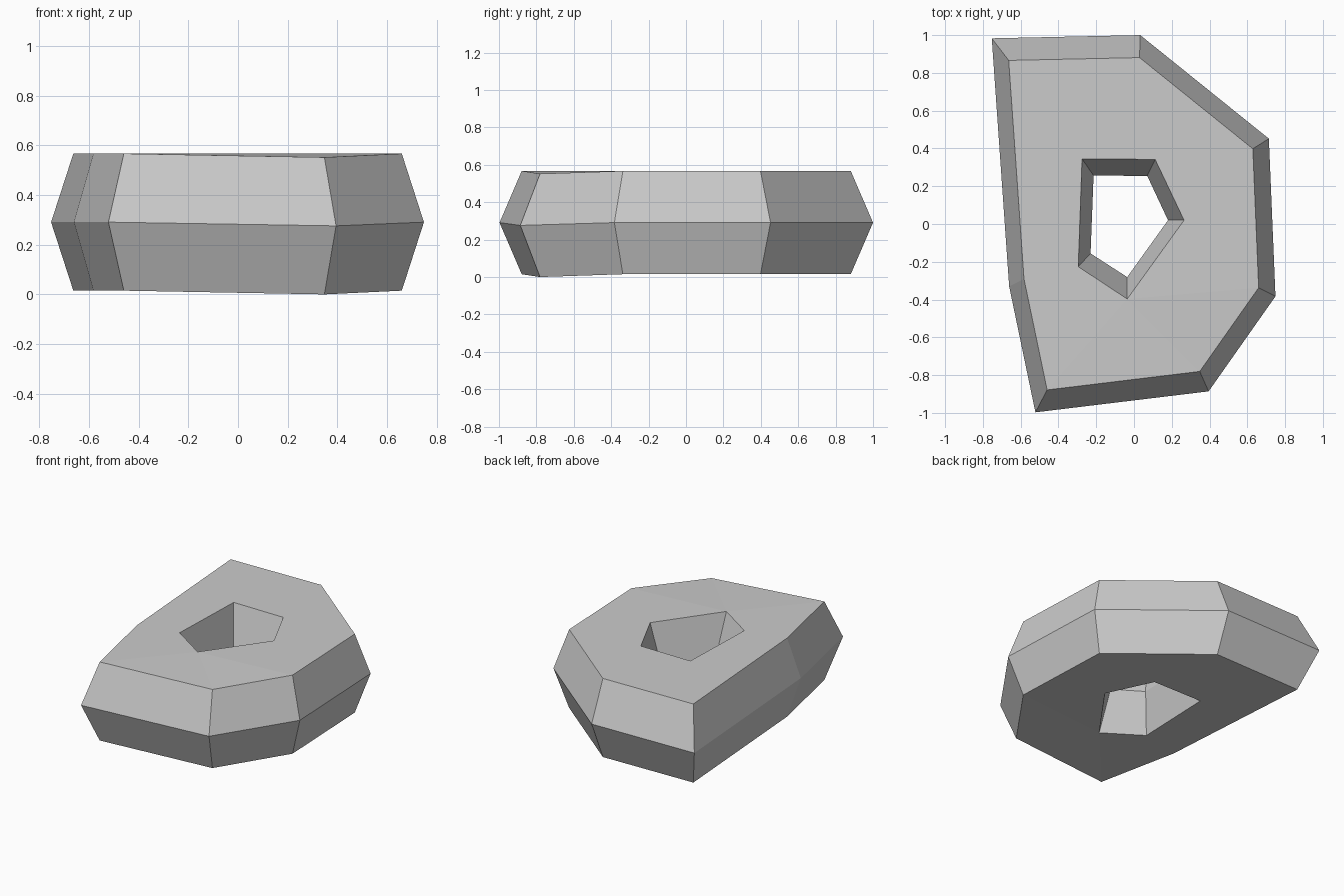
import bpy
import bmesh
from mathutils import Vector

cube = bpy.data.objects.get("Cube")
if cube:
    bpy.data.objects.remove(cube, do_unlink=True)

MID_Z, HALF = 0.295, 0.276

# Stone colour
grey = bpy.data.materials.new("stone_grey")
grey.use_nodes = True
colour = (0.6, 0.6, 0.6, 1)
grey.diffuse_color = colour
grey.node_tree.nodes["Principled BSDF"].inputs["Base Color"].default_value = colour

# Widest outline of the stone, and the narrowest outline of its hole
outer = [(-0.753, 0.983), (0.033, 1.0), (0.714, 0.452), (0.749, -0.383),
         (0.395, -0.886), (-0.522, -0.997), (-0.661, -0.33)]
hole_waist = [(-0.214, 0.256), (0.07, 0.255), (0.18, 0.02),
              (-0.036, -0.281), (-0.23, -0.156)]
# Wider outline of the hole at the top and bottom faces
hole_rim = [(-0.275, 0.345), (0.112, 0.342), (0.265, 0.02),
            (-0.036, -0.397), (-0.295, -0.226)]
outer_rim = [Vector(p) * 0.881 for p in outer]
SUNK = 4  # the outer corner that sits a little lower

bm = bmesh.new()


def ring(points, z, sunk=None):
    return [bm.verts.new((p[0], p[1], z - (0.015 if i == sunk else 0)))
            for i, p in enumerate(points)]


def loop_edges(verts):
    return [bm.edges.get((a, b)) for a, b in zip(verts, verts[1:] + verts[:1])]


def wall(low, high):
    n = len(low)
    for i in range(n):
        j = (i + 1) % n
        bm.faces.new((low[i], low[j], high[j], high[i]))


# Bevelled outside and hourglass hole, each from three stacked rings
heights = (MID_Z - HALF, MID_Z, MID_Z + HALF)
body = [ring(p, z, SUNK) for p, z in zip((outer_rim, outer, outer_rim), heights)]
hole = [ring(p, z) for p, z in zip((hole_rim, hole_waist, hole_rim), heights)]
for rings in (body, hole):
    wall(rings[0], rings[1])
    wall(rings[1], rings[2])

# Flat top and bottom around the hole
for k in (0, 2):
    edges = loop_edges(body[k]) + loop_edges(hole[k])
    bmesh.ops.triangle_fill(bm, edges=edges, use_beauty=True)

bmesh.ops.recalc_face_normals(bm, faces=bm.faces)
low = min(v.co.z for v in bm.verts)
bmesh.ops.translate(bm, verts=bm.verts, vec=(0, 0, -low))

mesh = bpy.data.meshes.new("holed_stone")
bm.to_mesh(mesh)
bm.free()
mesh.materials.append(grey)
stone = bpy.data.objects.new("holed_stone", mesh)
bpy.context.collection.objects.link(stone)
